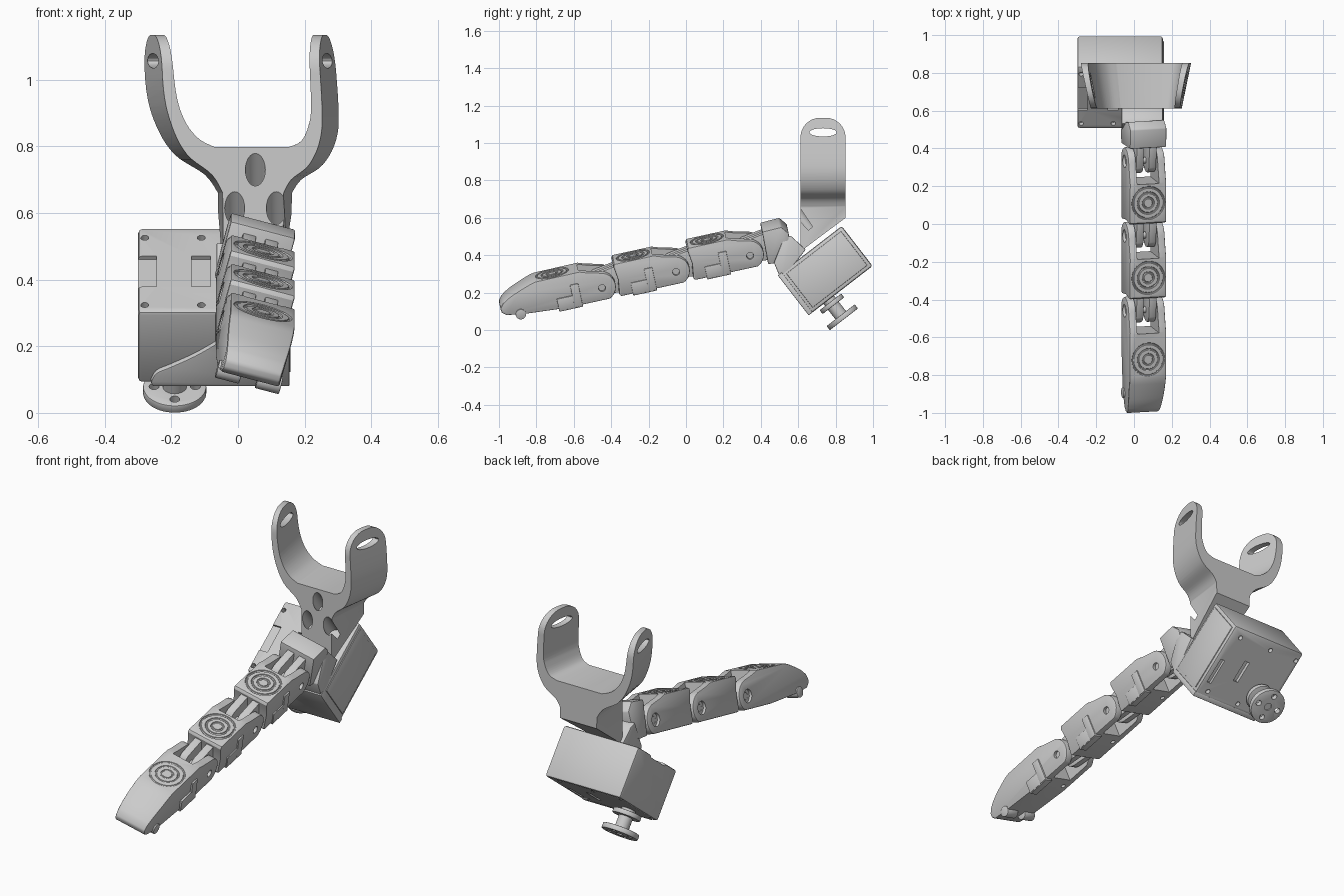
import bpy, bmesh
from math import cos, sin, pi, radians
from mathutils import Matrix, Vector

if "Cube" in bpy.data.objects:
    bpy.data.objects.remove(bpy.data.objects["Cube"])

FINGER = (Matrix.Translation((0.052, 0, 0.373)) @ Matrix.Rotation(radians(12.3), 4, 'X')
          @ Matrix.Rotation(radians(15), 4, 'Y'))
MOTOR = Matrix.Translation((0, 0.745, 0.318)) @ Matrix.Rotation(radians(37.7), 4, 'X')
WORLD = Matrix.Identity(4)


def finish(name, bm, mat, bevel=0):
    bmesh.ops.recalc_face_normals(bm, faces=bm.faces)
    me = bpy.data.meshes.new(name)
    bm.to_mesh(me)
    bm.free()
    ob = bpy.data.objects.new(name, me)
    bpy.context.collection.objects.link(ob)
    ob.matrix_world = mat
    if bevel:
        m = ob.modifiers.new('bevel', 'BEVEL')
        m.width, m.segments, m.limit_method = bevel, 2, 'ANGLE'
        m.angle_limit = radians(40)
        apply(ob)
    return ob


def apply(ob):
    bpy.context.view_layer.update()
    bpy.context.view_layer.objects.active = ob
    for m in list(ob.modifiers):
        bpy.ops.object.modifier_apply(modifier=m.name)


def prism(name, pts, lo, hi, mat, axis='x', bevel=0):
    """Extrude a profile of (y,z) along x, or of (x,z) along y."""
    bm = bmesh.new()
    place = (lambda p, t: (t, *p)) if axis == 'x' else (lambda p, t: (p[0], t, p[1]))
    a = [bm.verts.new(place(p, lo)) for p in pts]
    b = [bm.verts.new(place(p, hi)) for p in pts]
    bm.faces.new(a)
    bm.faces.new(b)
    for i in range(len(pts)):
        j = (i + 1) % len(pts)
        bm.faces.new((a[i], a[j], b[j], b[i]))
    return finish(name, bm, mat, bevel)


def box(name, x, y, z, mat, bevel=0):
    return prism(name, [(y[0], z[0]), (y[1], z[0]), (y[1], z[1]), (y[0], z[1])], *x, mat, 'x', bevel)


def cyl(name, c, r, h, mat, axis='Z', bevel=0, n=32):
    bm = bmesh.new()
    rot = Matrix.Rotation(pi / 2, 4, 'Y') if axis == 'X' else WORLD
    bmesh.ops.create_cone(bm, cap_ends=True, segments=n, radius1=r, radius2=r, depth=h,
                          matrix=Matrix.Translation(c) @ rot)
    return finish(name, bm, mat, bevel)


def cut(ob, *tools, op='DIFFERENCE'):
    for t in tools:
        m = ob.modifiers.new('cut', 'BOOLEAN')
        m.operation, m.solver, m.object = op, 'EXACT', t
        apply(ob)
        bpy.data.objects.remove(t)


def ring(c, r, mat):
    bpy.ops.mesh.primitive_torus_add(major_radius=r, minor_radius=0.006,
                                     major_segments=40, minor_segments=8)
    ob = bpy.context.object
    ob.matrix_world = mat @ Matrix.Translation(c)
    return ob


def arc(c, r, a0, a1, n=12):
    return [(c[0] + r * cos(radians(a0 + (a1 - a0) * i / n)),
             c[1] + r * sin(radians(a0 + (a1 - a0) * i / n))) for i in range(n + 1)]


def spline(pts, n=5):
    p = [Vector(q) for q in [pts[0], *pts, pts[-1]]]
    out = []
    for i in range(1, len(p) - 2):
        for k in range(n):
            t = k / n
            out.append(0.5 * (2 * p[i] + (p[i + 1] - p[i - 1]) * t
                       + (2 * p[i - 1] - 5 * p[i] + 4 * p[i + 1] - p[i + 2]) * t * t
                       + (3 * p[i] - p[i - 1] - 3 * p[i + 1] + p[i + 2]) * t ** 3))
    return [tuple(v) for v in out] + [tuple(pts[-1])]


# Finger links: forked at the back, paired knuckles at the front
EAR = arc((-0.005, -0.02), 0.08, -65, 80, 14)


def link(name, joint, front, ring_y):
    m = FINGER @ Matrix.Translation((0, joint, 0))
    body = prism(name, [*EAR, (-0.06, 0.076), (-0.1, 0.09), *front], -0.1, 0.1, m, 'x', 0.007)
    for v in body.data.vertices:                       # narrow the nose of the tip
        if v.co.y < -0.35:
            v.co.x *= 1 - 0.6 * (v.co.y + 0.35) ** 2 * 5
    cut(body, box('slot', (-0.06, 0.06), (-0.105, 0.2), (-0.2, 0.2), m),
        cyl('bore', (0, 0, -0.025), 0.019, 0.4, m, 'X'),
        cyl('counterbore', (-0.1, 0, -0.025), 0.034, 0.03, m, 'X'),
        *[ring((0, ring_y, 0.09), r, m) for r in (0.085, 0.056, 0.028)],
        *[cyl('hole', (x, -0.16, -0.09), 0.012, 0.04, m, n=16) for x in (-0.06, 0.06)])
    cyl(name + '_pin', (0, 0, -0.025), 0.018, 0.17, m, 'X')
    # side latch, L shaped
    box(name + '_latch', (0.09, 0.107), (-0.165, -0.12), (-0.097, 0.03), m, 0.003)
    box(name + '_latch_foot', (0.09, 0.106), (-0.25, -0.16), (-0.098, -0.03), m, 0.003)
    box(name + '_latch_tab', (0.06, 0.104), (-0.25, -0.12), (-0.102, -0.085), m, 0.003)


def knuckles(name, joint):
    m = FINGER @ Matrix.Translation((0, joint, 0))
    prof = [*arc((0, -0.01), 0.062, 115, 265, 14), (0.12, -0.085), (0.12, 0.07)]
    for i, s in enumerate((-1, 1)):
        k = prism(f'{name}_{i}', prof, *sorted((s * 0.014, s * 0.055)), m, 'x', 0.004)
        cut(k, cyl('bore', (0, 0, -0.025), 0.017, 0.4, m, 'X'))


SHORT = [(-0.315, 0.09), (-0.322, 0.075), (-0.312, -0.0), (-0.322, -0.08), (-0.315, -0.092)]
TIP = [(-0.34, 0.088), *spline([(-0.37, 0.081), (-0.42, 0.063), (-0.49, 0.034), (-0.535, 0.006)], 3),
       (-0.555, -0.02), (-0.552, -0.045), (-0.53, -0.062), (-0.44, -0.075), (-0.2, -0.092)]
for name, j, front, ry in (('rear_link', 0.34, SHORT, -0.207), ('middle_link', -0.065, SHORT, -0.207),
                           ('fingertip', -0.47, TIP, -0.245)):
    link(name, j, front, ry)
    knuckles(name + '_knuckle', j)

# Fingertip rollers
for x in (-0.062, 0.062):
    cyl('fingertip_roller', (x, -0.924, -0.072), 0.028, 0.074, FINGER, 'X', 0.003)

# Finger base and its neck down to the motor
prism('finger_base', [(0.43, 0.09), (0.535, 0.094), (0.568, 0.05), (0.55, -0.03), (0.5, -0.1), (0.425, -0.092)],
      -0.1, 0.1, FINGER, 'x', 0.006)
prism('finger_neck', [(0.47, 0.36), (0.53, 0.51), (0.565, 0.50), (0.64, 0.43), (0.51, 0.265)],
      -0.065, 0.152, WORLD, 'x', 0.005)

# Motor housing with screw holes, pockets and slots
motor = box('motor_housing', (-0.3, 0.153), (-0.2, 0.215), (-0.135, 0.135), MOTOR, 0.012)
tools = [cyl('hole', (x, y, z), 0.012, 0.05, MOTOR, n=16)
         for x in (-0.28, -0.11) for y in (-0.165, 0.165) for z in (-0.135, 0.135)]
tools += [box('pocket', x, (-0.075, 0.075), (0.122, 0.2), MOTOR) for x in ((-0.4, -0.245), (-0.14, -0.082))]
tools += [box('slot', (-0.04, -0.01), (-0.06, 0.06), (-0.2, -0.115), MOTOR),
          box('slot', (0.1, 0.125), (-0.12, 0.02), (-0.2, -0.12), MOTOR)]
tools += [cyl('hole', (0.09, y, -0.135), 0.012, 0.05, MOTOR, n=16) for y in (-0.165, 0.165)]
cut(motor, *tools)
box('motor_side_cover', (0.14, 0.158), (-0.175, 0.195), (-0.115, 0.115), MOTOR, 0.004)

# Bracket plate on the lower front face, sweeping out under the motor
sweep = spline([(-0.262, -0.12), (-0.245, -0.085), (-0.2, -0.06), (-0.13, -0.02), (-0.067, 0.025)], 4)
prism('bracket_plate', [(-0.255, -0.135), *sweep, (-0.067, 0.135), (0.155, 0.135), (0.155, -0.135)],
      -0.217, -0.19, MOTOR, 'y', 0.004)

# Output shaft, collar and drilled horn
HX, HY = -0.19, -0.081
cyl('shaft', (HX, HY, -0.19), 0.036, 0.14, MOTOR)
cyl('shaft_collar', (HX, HY, -0.162), 0.073, 0.026, MOTOR, bevel=0.004)
horn = cyl('output_horn', (HX, HY, -0.253), 0.095, 0.028, MOTOR, bevel=0.004, n=48)
cut(horn, cyl('hole', (HX, HY, -0.27), 0.02, 0.04, MOTOR),
    *[cyl('hole', (HX + 0.062 * cos(a), HY + 0.062 * sin(a), -0.253), 0.015, 0.06, MOTOR, n=16)
      for a in [pi / 2 * i for i in range(4)]])

# Wrist yoke: front outline extruded, tapered to the front, trimmed to the side outline
left_out = spline([(-0.285, 1.15), (-0.276, 0.97), (-0.245, 0.86), (-0.19, 0.775), (-0.1, 0.715), (-0.06, 0.66)])
right_out = spline([(0.162, 0.66), (0.19, 0.70), (0.255, 0.745), (0.295, 0.82), (0.302, 0.92), (0.284, 1.15)])
right_in = spline([(0.25, 1.15), (0.262, 0.93), (0.252, 0.86), (0.225, 0.815), (0.18, 0.798)])
left_in = spline([(-0.09, 0.798), (-0.15, 0.825), (-0.2, 0.88), (-0.232, 0.97), (-0.252, 1.15)])
yoke = prism('wrist_yoke', [*left_out, (-0.058, 0.38), (0.158, 0.38), *right_out, *right_in, *left_in],
             0.58, 0.855, WORLD, 'y')
for v in yoke.data.vertices:
    if v.co.y < 0.7:
        v.co.x = 0.02 + (v.co.x - 0.02) * 0.8
side = [(0.612, 0.42), (0.853, 0.6), (0.853, 1.02), *arc((0.748, 1.03), 0.105, 0, 90, 8),
        *arc((0.717, 1.03), 0.105, 90, 180, 8)]
cut(yoke, prism('trim', side, -0.5, 0.5, WORLD), op='INTERSECT')
slot = [(0.733 + 0.073 * cos(pi * i / 16), 1.057 + 0.022 * sin(pi * i / 16)) for i in range(32)]
cut(yoke, prism('strap_slot', slot, -0.5, 0.5, WORLD))
# screw bores square to the motor top
for x, z in ((0.052, 0.73), (-0.01, 0.615), (0.115, 0.615)):
    m = Matrix.Translation((x, 0.612, z)) @ Matrix.Rotation(radians(37.7), 4, 'X')
    cut(yoke, cyl('bore', (0, 0, 0.03), 0.03, 0.24, m, n=24))

bpy.ops.object.select_all(action='SELECT')
bpy.ops.object.shade_smooth_by_angle(angle=radians(30))
